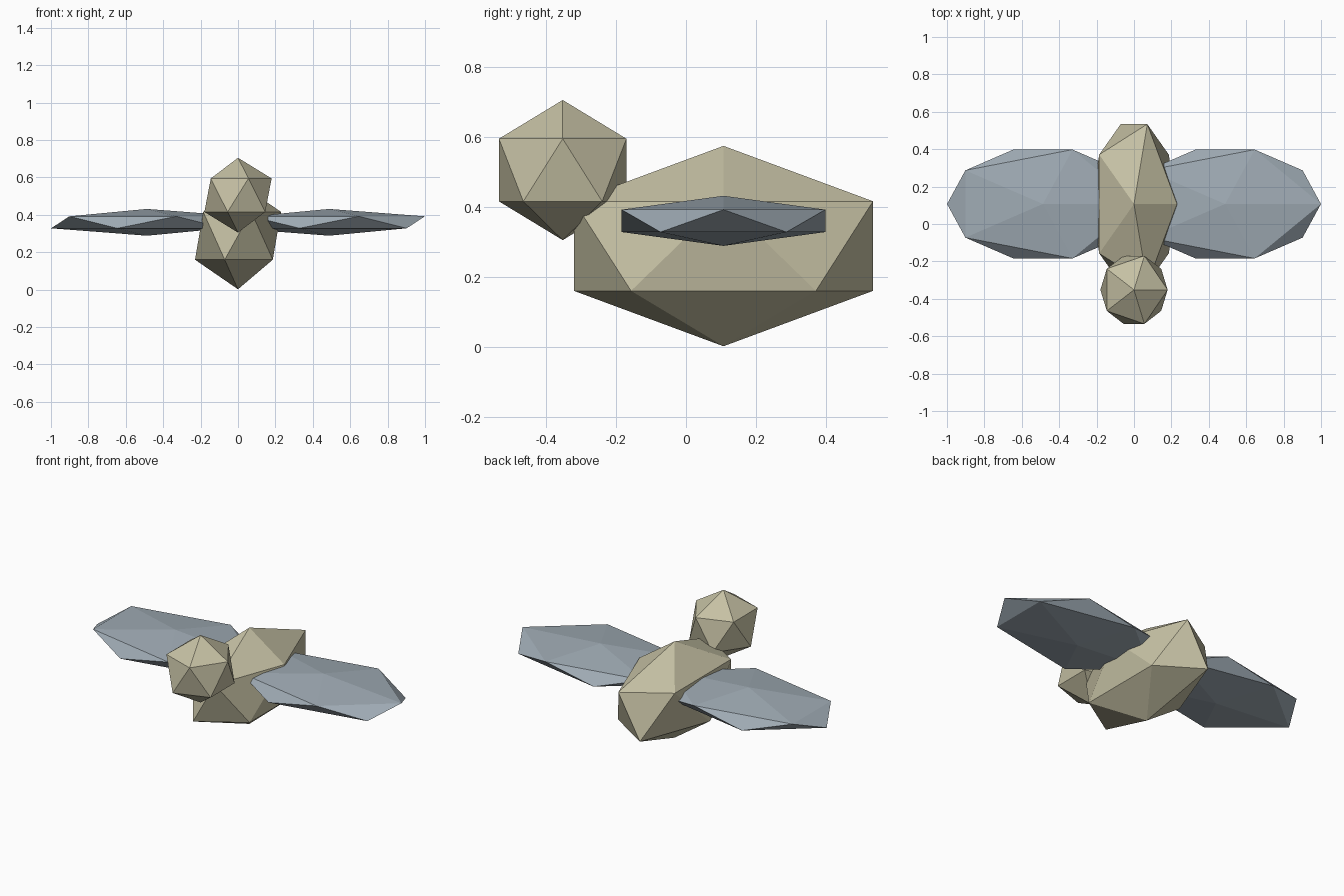
import bpy

if "Cube" in bpy.data.objects:
    bpy.data.objects.remove(bpy.data.objects["Cube"])


def material(name, color):
    m = bpy.data.materials.new(name)
    m.diffuse_color = (*color, 1.0)
    m.use_nodes = True
    m.node_tree.nodes["Principled BSDF"].inputs["Base Color"].default_value = m.diffuse_color
    return m


beige = material("beige", (0.56, 0.53, 0.37))
blue_grey = material("blue_grey", (0.35, 0.41, 0.46))


def faceted_blob(name, center, radii, mat):
    """Stretched flat-faced icosahedron."""
    bpy.ops.mesh.primitive_ico_sphere_add(subdivisions=1, radius=1, location=center)
    ob = bpy.context.object
    ob.name = name
    ob.scale = radii
    bpy.ops.object.transform_apply(location=False, rotation=False, scale=True)
    ob.data.materials.append(mat)
    return ob


# Long body and raised head at the front
faceted_blob("body", (0, 0.107, 0.288), (0.257, 0.502, 0.286), beige)
faceted_blob("head", (0, -0.352, 0.505), (0.201, 0.214, 0.2), beige)

# Flat wings, both with the same facet orientation
for side, x in (("left", -0.487), ("right", 0.487)):
    faceted_blob(side + "_wing", (x, 0.107, 0.36), (0.573, 0.342, 0.0715), blue_grey)
